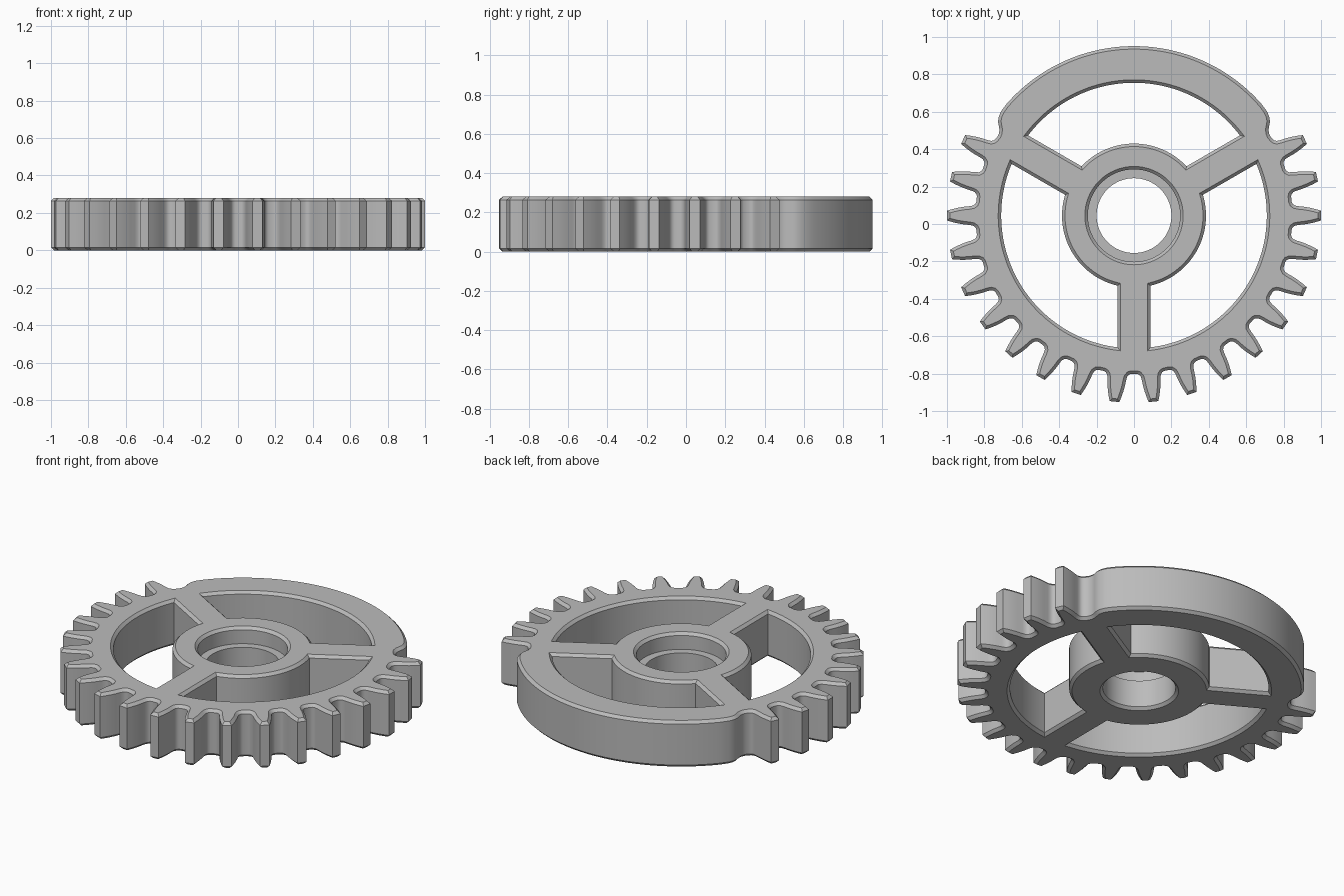
import bpy
import bmesh
from math import asin, cos, sin, radians, pi
from mathutils import Vector

cube = bpy.data.objects.get("Cube")
if cube:
    bpy.data.objects.remove(cube)

HEIGHT, CHAMFER, CENTRE_Y = 0.28, 0.016, 0.045
TIP_R, ROOT_R, CAM_R = 1.0, 0.843, 0.906
RIM_R, HUB_R, SPOKE_HALF = 0.71, 0.385, 0.088
PITCH = 12  # degrees between teeth


def polar(r, angle):
    return Vector((r * cos(angle), r * sin(angle)))


def arc(r, start, end, steps):
    return [polar(r, start + (end - start) * i / steps) for i in range(steps + 1)]


def inset(points, d):
    """Move a closed outline to its left by d, with mitred corners."""
    result = []
    for i, p in enumerate(points):
        a = (p - points[i - 1]).normalized()
        b = (points[(i + 1) % len(points)] - p).normalized()
        na, nb = Vector((-a.y, a.x)), Vector((-b.y, b.x))
        result.append(p + (na + nb) * d / (1 + na.dot(nb)))
    return result


def outer_outline():
    # Smooth toothless sector with rounded shoulders
    shoulder = [(30.3, ROOT_R), (31.5, 0.846), (32.6, 0.854), (33.6, 0.868),
                (34.6, 0.883), (36, 0.895), (38, 0.903)]
    points = [polar(r, radians(a)) for a, r in shoulder]
    points += arc(CAM_R, radians(41), radians(139), 56)
    points += [polar(r, radians(180 - a)) for a, r in reversed(shoulder)]
    # Tooth flank as (radius, half width), from root to tip
    flank = [(ROOT_R, 0.074), (0.848, 0.063), (0.86, 0.054), (0.88, 0.05),
             (0.91, 0.047), (0.94, 0.042), (0.97, 0.035), (TIP_R, 0.026)]
    tooth = [(r, -t) for r, t in flank] + [(r, t) for r, t in reversed(flank)]
    for k in range(20):
        a = radians(156 + PITCH * k)
        u, v = polar(1, a), polar(1, a + pi / 2)
        points += [u * r + v * t for r, t in tooth]
    return points


def window_outline(spoke_angle):
    # Opening between one spoke and the next, wound clockwise
    start, end = radians(spoke_angle), radians(spoke_angle + 120)
    o, i = asin(SPOKE_HALF / RIM_R), asin(SPOKE_HALF / HUB_R)
    return (arc(RIM_R, end - o, start + o, 48)
            + arc(HUB_R, start + i, end - i, 28))


def chamfered(points):
    small = inset(points, CHAMFER)
    return [(small, 0), (points, CHAMFER),
            (points, HEIGHT - CHAMFER), (small, HEIGHT)]


def bore_rings():
    # Stepped centre hole: through bore, then wider recess from above
    profile = [(0.216, 0), (0.2, CHAMFER), (0.2, 0.18), (0.247, 0.18),
               (0.247, HEIGHT - CHAMFER), (0.263, HEIGHT)]
    return [(arc(r, 2 * pi, 0, 64)[:-1], z) for r, z in profile]


bm = bmesh.new()
bottom_edges, top_edges = [], []
walls = [chamfered(outer_outline()), bore_rings()]
walls += [chamfered(window_outline(a)) for a in (30, 150, 270)]

# Walls and chamfers
for rings in walls:
    loops = [[bm.verts.new((p.x, p.y + CENTRE_Y, z)) for p in pts] for pts, z in rings]
    n = len(loops[0])
    for low, high in zip(loops, loops[1:]):
        for i in range(n):
            j = (i + 1) % n
            bm.faces.new((low[i], low[j], high[j], high[i]))
    for loop, edges in ((loops[0], bottom_edges), (loops[-1], top_edges)):
        edges += [bm.edges.get((loop[i], loop[(i + 1) % n])) for i in range(n)]

# Flat top and bottom faces with the openings left out
for edges, z in ((bottom_edges, -1), (top_edges, 1)):
    bmesh.ops.triangle_fill(bm, edges=edges, use_beauty=True, normal=(0, 0, z))
bmesh.ops.recalc_face_normals(bm, faces=bm.faces[:])

mesh = bpy.data.meshes.new("gear_wheel")
bm.to_mesh(mesh)
bm.free()
gear = bpy.data.objects.new("gear_wheel", mesh)
bpy.context.collection.objects.link(gear)

# Plain grey material
grey = bpy.data.materials.new("light_grey")
grey.use_nodes = True
colour = (0.5, 0.5, 0.5, 1)
grey.diffuse_color = colour
for node in grey.node_tree.nodes:
    if node.type == 'BSDF_PRINCIPLED':
        node.inputs["Base Color"].default_value = colour
mesh.materials.append(grey)

bpy.ops.object.select_all(action='DESELECT')
gear.select_set(True)
bpy.context.view_layer.objects.active = gear
bpy.ops.object.shade_smooth_by_angle(angle=radians(30))
